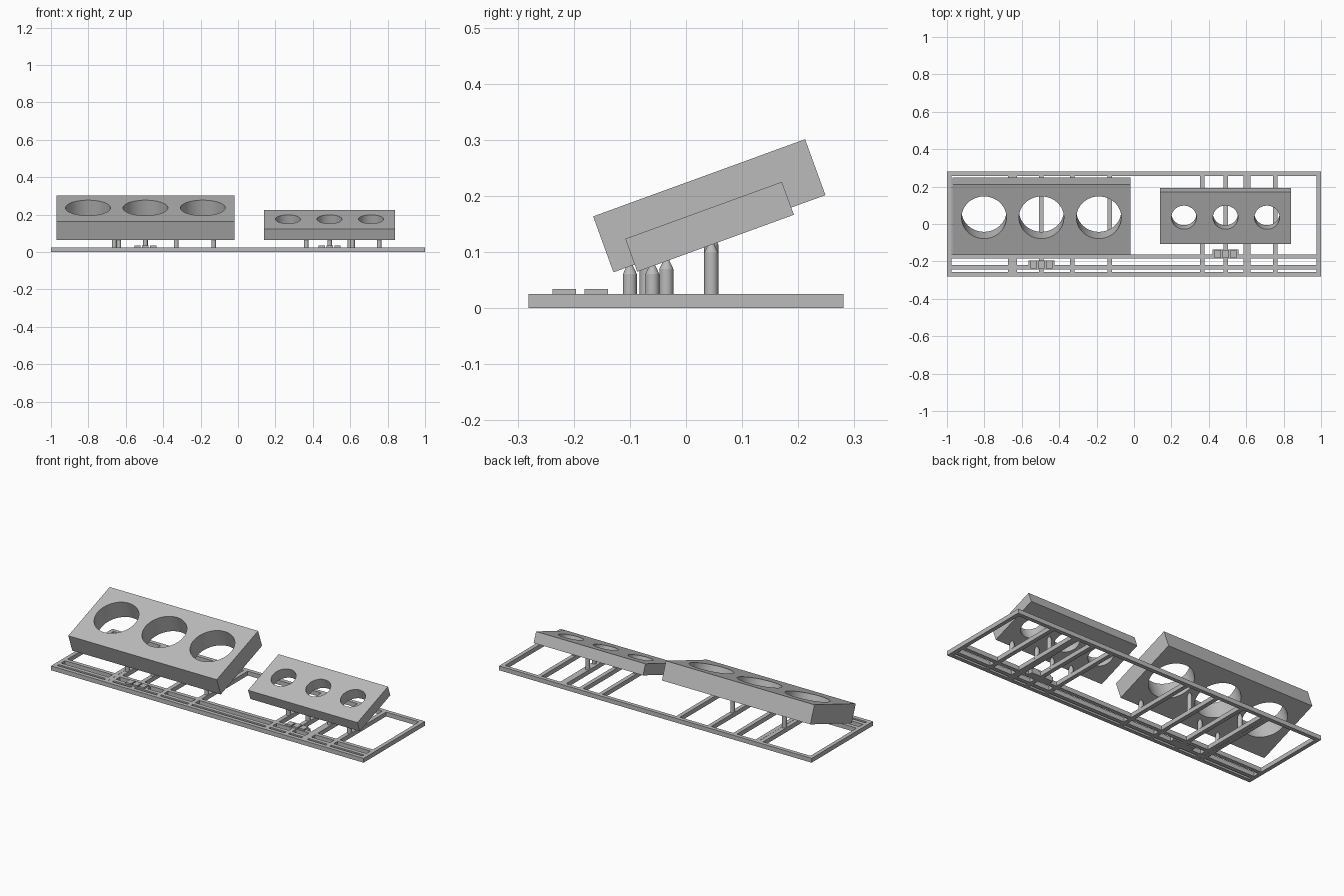
import bpy
import bmesh
import math
from mathutils import Matrix, Vector

cube = bpy.data.objects.get("Cube")
if cube:
    bpy.data.objects.remove(cube, do_unlink=True)

grey = bpy.data.materials.new("plain grey")
grey.use_nodes = True
grey.diffuse_color = (0.5, 0.5, 0.5, 1)
grey.node_tree.nodes["Principled BSDF"].inputs["Base Color"].default_value = (0.5, 0.5, 0.5, 1)

TILT = math.radians(20)
BASE = 0.025      # height of the frame
BAR = 0.023       # width of the frame bars


def make(name, bm):
    mesh = bpy.data.meshes.new(name)
    bm.to_mesh(mesh)
    bm.free()
    mesh.materials.append(grey)
    obj = bpy.data.objects.new(name, mesh)
    bpy.context.scene.collection.objects.link(obj)
    return obj


def smooth(obj):
    bpy.ops.object.select_all(action='DESELECT')
    obj.select_set(True)
    bpy.context.view_layer.objects.active = obj
    bpy.ops.object.shade_smooth_by_angle(angle=math.radians(35))


def box(name, x, y, z, w, d, h):
    """Box centred on x and y, standing on height z."""
    bm = bmesh.new()
    bmesh.ops.create_cube(bm, size=1, matrix=Matrix.Translation((x, y, z + h / 2))
                          @ Matrix.Diagonal((w, d, h, 1)))
    return make(name, bm)


def block(name, centre, size, holes, radius, shift):
    """Tilted slab with a row of round through-holes."""
    place = Matrix.Translation(centre) @ Matrix.Rotation(TILT, 4, 'X')
    bm = bmesh.new()
    bmesh.ops.create_cube(bm, size=1, matrix=Matrix.Diagonal((*size, 1)))
    slab = make(name, bm)
    bm = bmesh.new()
    for x in holes:
        bmesh.ops.create_cone(bm, cap_ends=True, segments=64, radius1=radius, radius2=radius,
                              depth=size[2] * 2,
                              matrix=Matrix.Translation((x - centre[0], shift, 0)))
    cutter = make(name + "_cutter", bm)
    cutter.hide_render = True
    slab.matrix_world = cutter.matrix_world = place
    cut = slab.modifiers.new("holes", 'BOOLEAN')
    cut.operation = 'DIFFERENCE'
    cut.solver = 'EXACT'
    cut.object = cutter
    bpy.context.view_layer.objects.active = slab
    bpy.ops.object.modifier_apply(modifier=cut.name)
    bpy.data.objects.remove(cutter, do_unlink=True)
    smooth(slab)
    # Height of the underside at a given y, used by the posts
    under = place @ Vector((0, 0, -size[2] / 2))
    return lambda y: under.z + (y - under.y) * math.tan(TILT)


def post(name, x, y, top):
    """Round support with a tapered tip touching the slab."""
    neck = top - 0.014
    bm = bmesh.new()
    for low, high, r1, r2 in ((BASE / 2, neck, 0.0125, 0.0125), (neck, top + 0.002, 0.0125, 0.005)):
        bmesh.ops.create_cone(bm, cap_ends=True, segments=24, radius1=r1, radius2=r2,
                              depth=high - low,
                              matrix=Matrix.Translation((x, y, (low + high) / 2)))
    smooth(make(name, bm))


# Tilted slabs
large_under = block("large_block", (-0.495, 0.0415, 0.1825), (0.95, 0.402, 0.106),
                    (-0.802, -0.495, -0.188), 0.12, 0.012)
small_under = block("small_block", (0.49, 0.042, 0.145), (0.7, 0.297, 0.0625),
                    (0.267, 0.489, 0.711), 0.067, 0.004)

# Base frame: long rails, ends and cross bars
for i, y in enumerate((-0.269, -0.232, -0.174, 0.269)):
    box(f"long_rail_{i}", 0, y, 0, 2, BAR, BASE)
for side in (-1, 1):
    box(f"end_rail_{side}", side * (1 - BAR / 2), 0, 0, BAR, 0.56, BASE)
for i, x in enumerate((-0.662, -0.637, -0.495, -0.33, -0.13, 0.365, 0.49, 0.597, 0.612, 0.755)):
    box(f"cross_bar_{i}", x, 0, 0, 0.024, 0.56, BASE)

# Support posts
for i, (x, y) in enumerate(((-0.662, 0.045), (-0.637, -0.1), (-0.495, -0.07),
                            (-0.33, 0.045), (-0.13, -0.1))):
    post(f"large_block_post_{i}", x, y, large_under(y))
for i, (x, y) in enumerate(((0.365, -0.06), (0.49, -0.06), (0.597, 0.045),
                            (0.612, -0.035), (0.755, -0.06))):
    post(f"small_block_post_{i}", x, y, small_under(y))

# Raised pads on small backing plates
for name, x, y in (("large", -0.495, -0.217), ("small", 0.49, -0.16)):
    box(name + "_pad_plate", x, y, 0, 0.14, 0.045, BASE)
    for i in (-1, 0, 1):
        box(f"{name}_pad_{i}", x + i * 0.042, y, BASE, 0.034, 0.042, 0.009)
